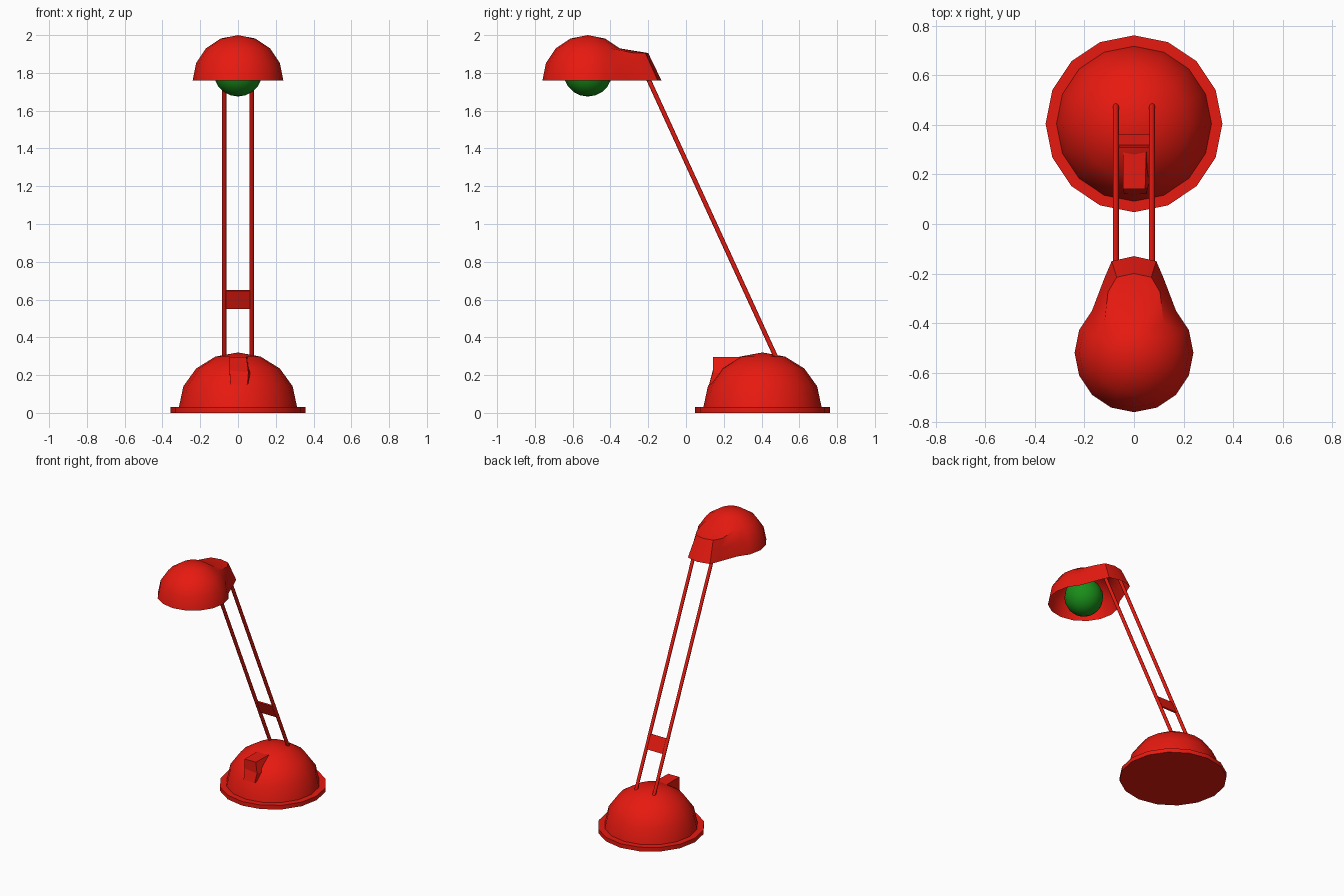
import bpy, bmesh, math
from mathutils import Vector

if "Cube" in bpy.data.objects:
    bpy.data.objects.remove(bpy.data.objects["Cube"])


def material(name, rgb):
    m = bpy.data.materials.new(name)
    m.diffuse_color = (*rgb, 1)
    m.use_nodes = True
    m.node_tree.nodes["Principled BSDF"].inputs["Base Color"].default_value = m.diffuse_color
    return m


RED = material("red_enamel", (0.8, 0.01, 0.005))
GREEN = material("green_glass", (0.01, 0.27, 0.01))


def finish(name, bm, mat, angle=40):
    bmesh.ops.remove_doubles(bm, verts=bm.verts, dist=1e-4)
    me = bpy.data.meshes.new(name)
    bm.to_mesh(me)
    bm.free()
    ob = bpy.data.objects.new(name, me)
    bpy.context.collection.objects.link(ob)
    me.materials.append(mat)
    bpy.ops.object.select_all(action='DESELECT')
    ob.select_set(True)
    bpy.context.view_layer.objects.active = ob
    bpy.ops.object.shade_smooth_by_angle(angle=math.radians(angle))
    return ob


def quarter_arc(r, h, z):
    return [(r * math.cos(i * math.pi / 8), z + h * math.sin(i * math.pi / 8)) for i in range(5)]


def lathe(bm, profile, y, n=16, skip=lambda col, row: False):
    # Revolve (radius, z) points about the vertical axis at x=0, y
    grid = []
    for c in range(n):
        a = 2 * math.pi * c / n
        grid.append([bm.verts.new((r * math.cos(a), y + r * math.sin(a), z)) for r, z in profile])
    for c in range(n):
        p, q = grid[c], grid[(c + 1) % n]
        for k in range(len(profile) - 1):
            if skip(c, k):
                continue
            if profile[k + 1][0] < 1e-6:
                bm.faces.new((p[k], q[k], p[k + 1]))
            elif profile[k][0] < 1e-6:
                bm.faces.new((p[k], q[k + 1], p[k + 1]))
            else:
                bm.faces.new((p[k], q[k], q[k + 1], p[k + 1]))
    return grid


# Base: rimmed foot with dome
bm = bmesh.new()
lathe(bm, [(0, 0), (0.357, 0), (0.357, 0.03)] + quarter_arc(0.313, 0.29, 0.03), 0.405)
finish("base", bm, RED)

# Switch block on the front of the dome, flared on one side
bm = bmesh.new()
top = [(-0.045, 0.142, 0.295), (0.045, 0.142, 0.295), (0.05, 0.31, 0.295), (-0.045, 0.31, 0.295)]
low = [(-0.045, 0.142, 0.225), (0.055, 0.142, 0.215), (0.1, 0.31, 0.2), (-0.045, 0.31, 0.2)]
t, b = [[bm.verts.new(p) for p in row] for row in (top, low)]
bm.faces.new(t)
bm.faces.new(b[::-1])
for i in range(4):
    j = (i + 1) % 4
    bm.faces.new((b[i], b[j], t[j], t[i]))
# Foot wedge running down into the dome
foot = [bm.verts.new(p) for p in ((-0.04, 0.122, 0.15), (0.05, 0.122, 0.15))]
bm.faces.new((foot[0], foot[1], b[1], b[0]))
bm.faces.new((foot[0], b[0], b[3]))
bm.faces.new((foot[1], b[2], b[1]))
finish("switch", bm, RED, 30)

# Twin arm rods
lower, upper = Vector((0, 0.483, 0.28)), Vector((0, -0.235, 1.845))
direction = upper - lower
turn = direction.to_track_quat('Z', 'Y').to_matrix().to_4x4()
for side, x in (("left", -0.073), ("right", 0.073)):
    bm = bmesh.new()
    bmesh.ops.create_cone(bm, cap_ends=True, segments=8, radius1=0.012, radius2=0.012,
                          depth=direction.length)
    bm.transform(turn)
    bmesh.ops.translate(bm, verts=bm.verts, vec=(lower + upper) / 2 + Vector((x, 0, 0)))
    finish("arm_rod_" + side, bm, RED, 50)

# Brace plate between the rods
bm = bmesh.new()
bmesh.ops.create_cube(bm, size=1)
bmesh.ops.scale(bm, verts=bm.verts, vec=(0.135, 0.01, 0.107))
bm.transform(turn)
bmesh.ops.translate(bm, verts=bm.verts, vec=lower + direction * ((0.6 - lower.z) / direction.z))
finish("arm_brace", bm, RED, 30)

# Shade: open hemisphere whose rear faces are drawn out into a neck
bm = bmesh.new()
grid = lathe(bm, quarter_arc(0.24, 0.24, 1.76), -0.52,
             skip=lambda c, k: 2 <= c < 6 and k < 2)
rim = [(0.12, -0.22), (0.09, -0.15), (0, -0.13), (-0.09, -0.15), (-0.12, -0.22)]
crest = [(0.105, -0.275), (0.07, -0.215), (0, -0.2), (-0.07, -0.215), (-0.105, -0.275)]
neck = []
for lo, hi in zip(rim, crest):
    lo, hi = Vector((*lo, 1.76)), Vector((*hi, 1.905))
    neck.append([bm.verts.new(lo.lerp(hi, f)) for f in (0, 0.55, 1)])
for i in range(4):
    for k in range(2):
        bm.faces.new((neck[i][k], neck[i + 1][k], neck[i + 1][k + 1], neck[i][k + 1]))
    bm.faces.new((neck[i][2], neck[i + 1][2], grid[i + 3][2], grid[i + 2][2]))
for k in range(2):
    bm.faces.new((grid[2][k], neck[0][k], neck[0][k + 1], grid[2][k + 1]))
    bm.faces.new((neck[4][k], grid[6][k], grid[6][k + 1], neck[4][k + 1]))
finish("shade", bm, RED)

# Bulb
bm = bmesh.new()
bmesh.ops.create_uvsphere(bm, u_segments=16, v_segments=10, radius=0.13)
bmesh.ops.translate(bm, verts=bm.verts, vec=(0, -0.52, 1.805))
finish("bulb", bm, GREEN)
